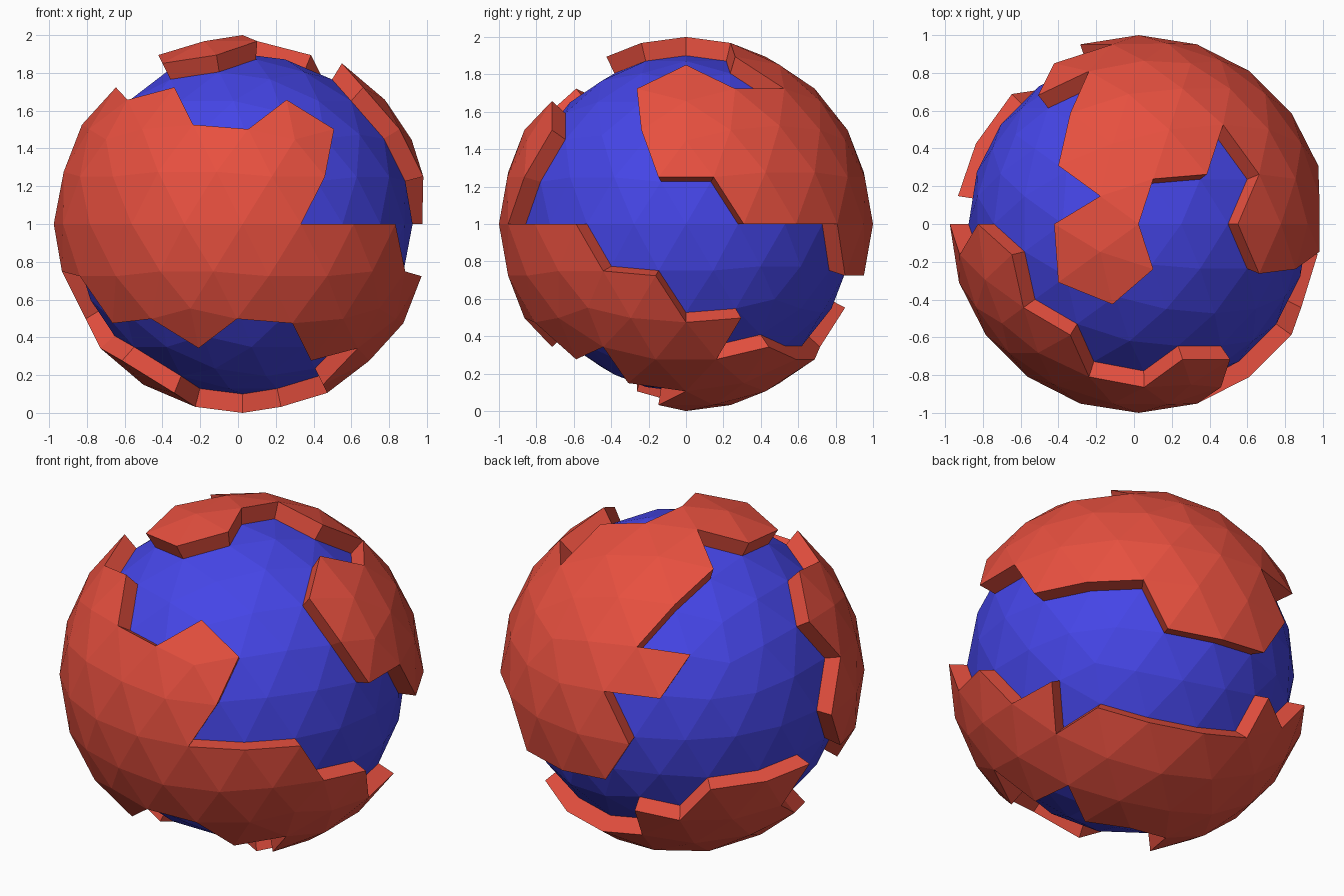
import bpy, bmesh
from math import radians, cos, sin
from mathutils import Vector, Matrix

if "Cube" in bpy.data.objects:
    bpy.data.objects.remove(bpy.data.objects["Cube"])

SEA_R, LAND_R = 0.90, 1.0
CENTRE = Vector((0.0245, 0, 1))


def direction(lon, lat):
    a, b = radians(lon), radians(lat)
    return Vector((cos(b) * cos(a), cos(b) * sin(a), sin(b)))


# Coastlines as (longitude, latitude) corners, longitude 0 = +x, 90 = +y
SOUTH_COAST = [
    (324, 0), (332.8, -14.5), (350.3, -16), (0, -31.7), (20, -30.1), (13.6, -46.4),
    (36, -41.1), (58.4, -46.4), (85.6, -46.4), (108, -41.1), (108, -26.6), (124, -30.1),
    (134.3, -16), (153.7, -16), (171.2, -14.5), (164, -30.1), (180, -41.1), (202.4, -46.4),
    (216, -63.4), (180, -75.5), (0, -90), (324, -75.5), (0, -63.4), (324, -58.3),
    (324, -41.1), (301.6, -46.4), (288, -31.7), (268, -30.1), (252, -41.1), (236, -30.1),
    (216, -31.7), (206.3, -16), (188.8, -14.5), (180, 0), (189.7, 16), (180, 31.7),
    (193.6, 46.4), (216, 41.1), (238.4, 46.4), (252, 31.7), (272, 30.1), (288, 41.1),
    (304, 30.1), (296.8, 14.5), (288, 0), (306, 0)]
NORTH_COAST = [
    (0, 90), (72, 75.5), (36, 63.4), (49.6, 46.4), (22.4, 46.4), (0, 58.3), (337.6, 46.4),
    (344, 30.1), (351.2, 14.5), (8.8, 14.5), (18, 0), (36, 0), (54, 0), (62.3, -16),
    (81.7, -16), (99.2, -14.5), (108, 0), (98.3, 16), (117.7, 16), (128, 30.1),
    (108, 31.7), (121.6, 46.4), (144, 58.3), (144, 75.5), (180, 63.4), (216, 58.3),
    (252, 63.4), (288, 75.5)]
COASTS = [[direction(*p) for p in c] for c in (SOUTH_COAST, NORTH_COAST)]
OPEN_SEA = direction(331, 13)


def arcs_cross(a, b, p, q):
    n, m = a.cross(b), p.cross(q)
    if n.dot(p) * n.dot(q) >= 0 or m.dot(a) * m.dot(b) >= 0:
        return False
    x = n.cross(m)
    return x.dot(a + b) * x.dot(p + q) > 0


def is_land(p):
    # an odd number of coast crossings on the way to open sea means land
    hits = sum(arcs_cross(c[i - 1], c[i], p, OPEN_SEA)
               for c in COASTS for i in range(len(c)))
    return hits % 2 == 1


def globe_part(name, radius, keep_land, color):
    bm = bmesh.new()
    bmesh.ops.create_icosphere(bm, subdivisions=3, radius=radius)
    drop = [f for f in bm.faces
            if is_land(f.calc_center_median().normalized()) != keep_land]
    bmesh.ops.delete(bm, geom=drop, context='FACES')
    if keep_land:
        # cliffs running down to the sea
        rim = [e for e in bm.edges if e.is_boundary]
        new = bmesh.ops.extrude_edge_only(bm, edges=rim)["geom"]
        verts = [g for g in new if isinstance(g, bmesh.types.BMVert)]
        bmesh.ops.scale(bm, vec=Vector((1, 1, 1)) * (SEA_R / radius), verts=verts)
        bmesh.ops.recalc_face_normals(bm, faces=bm.faces[:])
    bm.transform(Matrix.Translation(CENTRE))
    mesh = bpy.data.meshes.new(name)
    bm.to_mesh(mesh)
    bm.free()
    mat = bpy.data.materials.new(name + "_color")
    mat.diffuse_color = color
    mat.use_nodes = True
    mat.node_tree.nodes["Principled BSDF"].inputs["Base Color"].default_value = mat.diffuse_color
    mesh.materials.append(mat)
    obj = bpy.data.objects.new(name, mesh)
    bpy.context.collection.objects.link(obj)
    return obj


# Blue ocean surface and the raised red continents
globe_part("ocean", SEA_R, False, (0.06, 0.06, 0.8, 1))
globe_part("continents", LAND_R, True, (0.8, 0.08, 0.05, 1))
